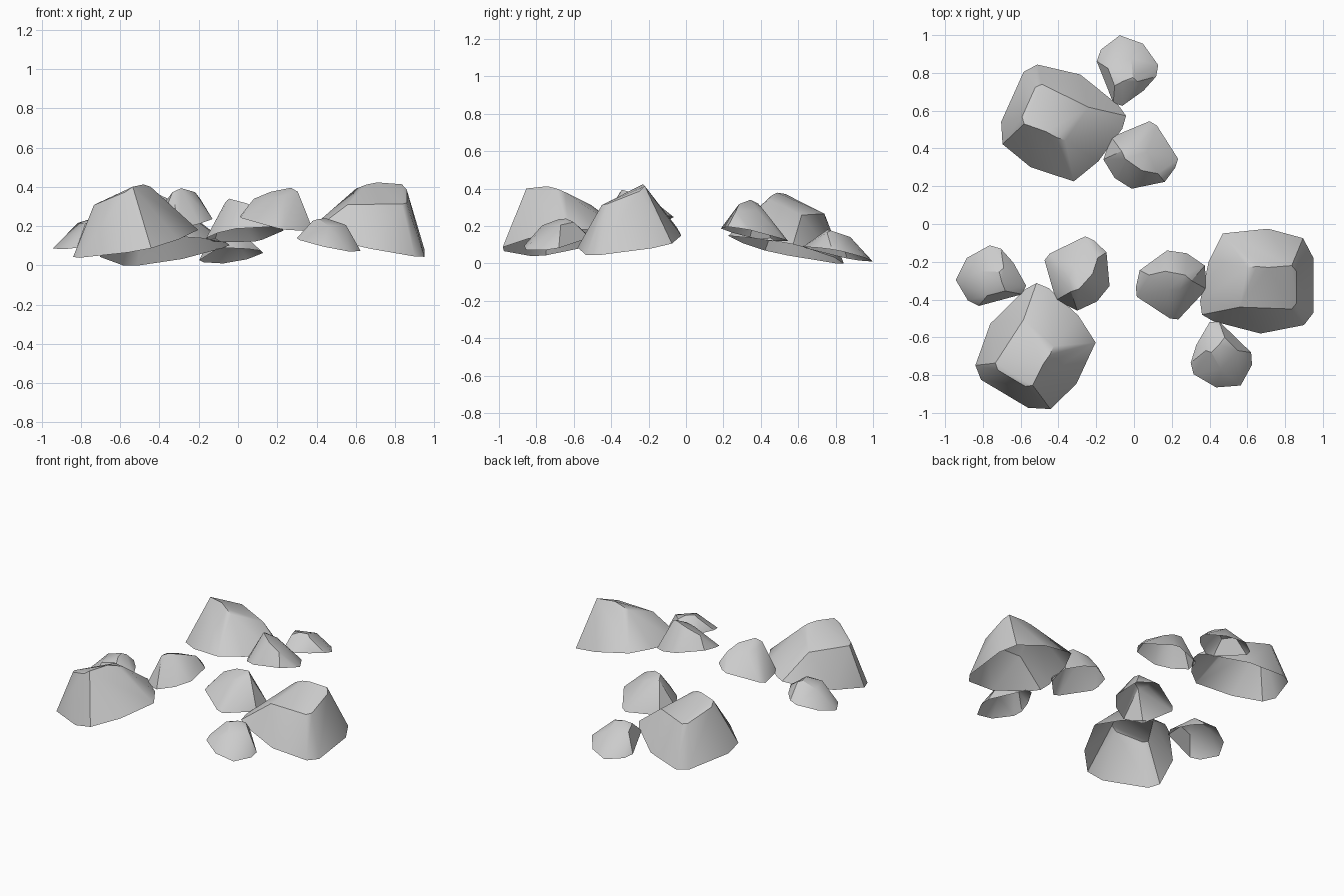
import bpy, bmesh, math
from mathutils import Vector, Matrix

if "Cube" in bpy.data.objects:
    bpy.data.objects.remove(bpy.data.objects["Cube"])

# Each rock: base outline (x, y) and crown points (x, y, height above the sloping ground)
BIG = ([(.35, -.41), (.36, -.48), (.42, -.515), (.67, -.58), (.90, -.535), (.95, -.47),
        (.95, -.18), (.895, -.075), (.71, -.025), (.47, -.05), (.395, -.20)],
       [(.60, -.23, .245), (.65, -.225, .275), (.71, -.23, .30), (.835, -.22, .314),
        (.86, -.25, .295), (.86, -.42, .25), (.835, -.45, .243), (.56, -.44, .185)])
MEDIUM = ([(.01, -.335), (.03, -.245), (.175, -.14), (.28, -.155), (.375, -.22),
           (.385, -.345), (.235, -.505), (.19, -.50), (.015, -.385)],
          [(.27, -.27, .19), (.305, -.30, .18), (.165, -.25, .145), (.08, -.27, .095),
           (.18, -.35, .13), (.24, -.35, .155)])
SMALL = ([(.30, -.735), (.33, -.64), (.40, -.52), (.45, -.515), (.62, -.68),
          (.625, -.745), (.565, -.855), (.435, -.865), (.315, -.795)],
         [(.45, -.64, .118), (.41, -.68, .112), (.38, -.67, .095), (.46, -.77, .10),
          (.55, -.67, .108), (.48, -.60, .10)])
PIVOT = Vector((.443, -.443))

# Each cluster: turn in degrees, centre, ground plane (z, slope x, slope y, x0, y0)
CLUSTERS = {
    "right": (0, (.443, -.443), (.04, -.20, .13, .95, -.50)),
    "back": (-204.2, (-.133, .573), (.0, .10, -.21, -.53, .83)),
    "left": (-120.8, (-.527, -.403), (.04, .19, .137, -.80, -.83)),
}


def rock(name, shape, turn, centre, plane):
    outline, crown = shape
    bm = bmesh.new()
    for p in outline:
        bm.verts.new((p[0], p[1], 0))
    for p in crown:
        bm.verts.new(p)
    res = bmesh.ops.convex_hull(bm, input=bm.verts)
    loose = [v for v in bm.verts if not v.link_faces]
    bmesh.ops.delete(bm, geom=loose, context='VERTS')
    # open underside
    under = [f for f in bm.faces if all(v.co.z < .001 for v in f.verts)]
    bmesh.ops.delete(bm, geom=under, context='FACES')
    bmesh.ops.recalc_face_normals(bm, faces=bm.faces)
    # turn the rock with its cluster and seat it on the slope
    rot = Matrix.Rotation(math.radians(turn), 2)
    z0, sx, sy, x0, y0 = plane
    for v in bm.verts:
        xy = rot @ (v.co.xy - PIVOT) + Vector(centre)
        v.co = (xy.x, xy.y, v.co.z + z0 + sx * (xy.x - x0) + sy * (xy.y - y0))
    bm.normal_update()
    if sum(f.normal.z * f.calc_area() for f in bm.faces) < 0:
        bmesh.ops.reverse_faces(bm, faces=bm.faces)
    mesh = bpy.data.meshes.new(name)
    bm.to_mesh(mesh)
    bm.free()
    ob = bpy.data.objects.new(name, mesh)
    bpy.context.collection.objects.link(ob)
    bpy.ops.object.select_all(action='DESELECT')
    ob.select_set(True)
    bpy.context.view_layer.objects.active = ob
    bpy.ops.object.shade_smooth_by_angle(angle=math.radians(30))


for side, (turn, centre, plane) in CLUSTERS.items():
    for size, shape in (("big", BIG), ("medium", MEDIUM), ("small", SMALL)):
        rock(f"{side}_{size}_rock", shape, turn, centre, plane)
